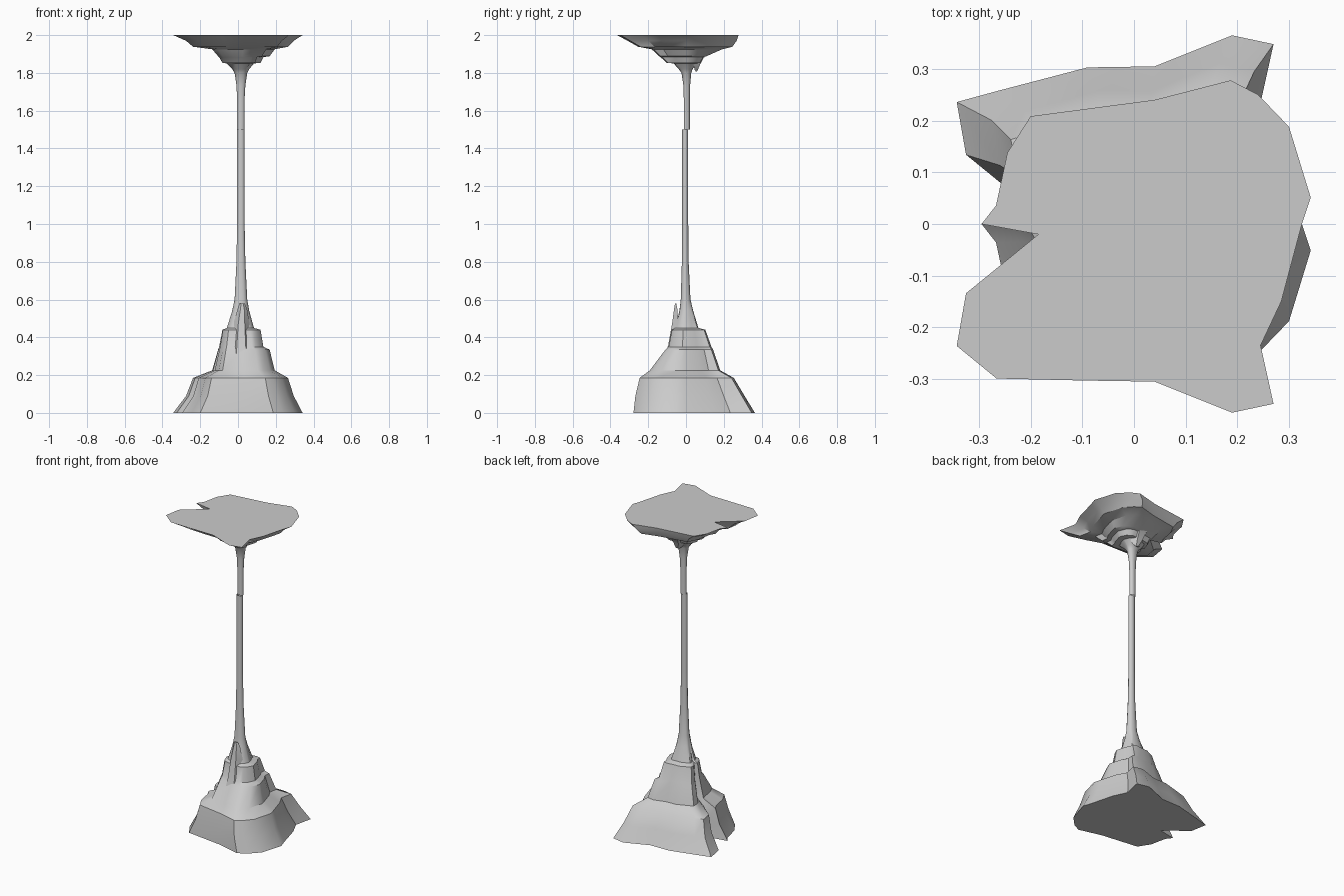
import bpy, bmesh, math

if "Cube" in bpy.data.objects:
    bpy.data.objects.remove(bpy.data.objects["Cube"])

# Footprint of the rock (counter-clockwise from the right side)
OUTLINE = [(.325, 0), (.285, .15), (.245, .235), (.27, .348), (.19, .365),
           (.04, .305), (-.09, .303), (-.266, .257), (-.343, .236), (-.325, .134),
           (-.185, .02), (-.295, 0), (-.267, -.035), (-.245, -.135), (-.2, -.204),
           (.04, -.235), (.187, -.272), (.24, -.245), (.30, -.184), (.342, -.05)]
LEFT, RIGHT, FRONT, BACK = .343, .342, .272, .365
CX, CY = .015, -.004

# Silhouette: height, left, right, front, back, roundness
PROFILE = [(0, -.343, .342, -.278, .365, 0),
           (.09, -.275, .295, -.268, .31, 0),
           (.185, -.24, .265, -.247, .255, .05),
           (.225, -.14, .195, -.195, .185, .15),
           (.335, -.11, .168, -.112, .148, .25),
           (.35, -.105, .135, -.095, .14, .3),
           (.44, -.088, .12, -.078, .108, .4),
           (.45, -.064, .085, -.06, .07, .5),
           (.54, -.032, .06, -.036, .04, .8),
           (.60, -.018, .049, -.028, .024, 1),
           (.80, -.008, .039, -.022, .014, 1),
           (1.0, -.005, .035, -.020, .012, 1)]


def make_object(name, rings, cap_start, cap_end):
    """Loft closed rings of equal length."""
    bm = bmesh.new()
    loops = [[bm.verts.new(p) for p in ring] for ring in rings]
    for a, b in zip(loops, loops[1:]):
        n = len(a)
        for i in range(n):
            j = (i + 1) % n
            bm.faces.new((a[i], a[j], b[j], b[i]))
    caps = []
    if cap_start:
        caps.append(bm.faces.new(loops[0][::-1]))
    if cap_end:
        caps.append(bm.faces.new(loops[-1]))
    bmesh.ops.recalc_face_normals(bm, faces=bm.faces)
    bmesh.ops.triangulate(bm, faces=caps)
    mesh = bpy.data.meshes.new(name)
    bm.to_mesh(mesh)
    bm.free()
    obj = bpy.data.objects.new(name, mesh)
    bpy.context.collection.objects.link(obj)
    bpy.context.view_layer.objects.active = obj
    obj.select_set(True)
    bpy.ops.object.shade_smooth_by_angle(angle=math.radians(35))
    obj.select_set(False)
    return obj


def section(outline, left, right, front, back, roundness):
    """Squeeze the footprint into the given extents, blending to an oval."""
    pts = []
    for x, y in outline:
        u = x / (RIGHT if x > 0 else LEFT)
        v = y / (BACK if y > 0 else FRONT)
        a = math.atan2(v, u)
        u += (math.cos(a) - u) * roundness
        v += (math.sin(a) - v) * roundness
        pivot_x, pivot_y = CX * roundness, CY * roundness
        px = pivot_x + u * ((right - pivot_x) if u > 0 else (pivot_x - left))
        py = pivot_y + v * ((back - pivot_y) if v > 0 else (pivot_y - front))
        pts.append((px, py))
    return pts


def build_half(prefix, outline, place, end):
    # stepped rock mass running into the thin column
    rows = PROFILE + [(end,) + PROFILE[-1][1:]]
    rings = [[place(x, y, r[0]) for x, y in section(outline, *r[1:])] for r in rows]
    make_object(prefix + "_rock", rings, True, False)
    # upright sliver of rock on the front
    fin = [(.30, -.05, .085, -.113, -.03), (.36, -.04, .075, -.094, -.03),
           (.47, -.025, .062, -.074, -.04), (.55, -.002, .048, -.063, -.046),
           (.58, .008, .036, -.058, -.052)]
    rings = [[place(*p, z) for p in ((l, b), (l * .7 + r * .3, f), (l * .3 + r * .7, f), (r, b))]
             for z, l, r, f, b in fin]
    make_object(prefix + "_fin", rings, True, True)


# Lower rock standing on the floor, with the column
build_half("lower", OUTLINE, lambda x, y, z: (x, y, z), 1.5)

# Upper rock: flattened, turned over copy hanging from the ceiling
upper = [(-.266, .299) if p == (-.266, .257) else p for p in OUTLINE]
build_half("upper", upper, lambda x, y, z: (x, -y, 2 - z / 3), 1.5)
